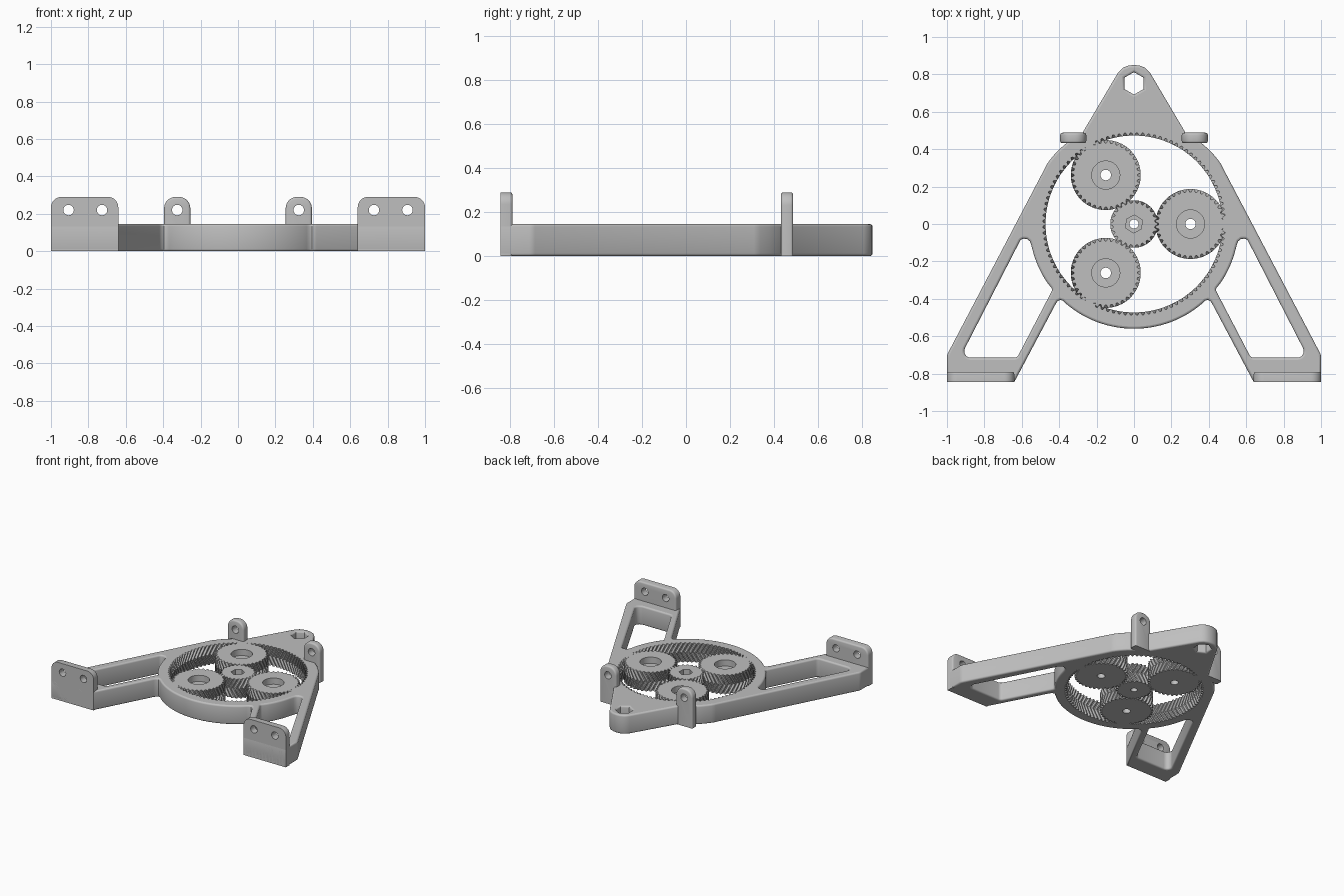
import bpy, bmesh, math
from mathutils import Matrix, Vector
from math import sin, cos, pi, radians

cube = bpy.data.objects.get("Cube")
if cube:
    bpy.data.objects.remove(cube, do_unlink=True)

H = 0.145      # height of frame and gears
EDGE = 0.012   # edge rounding

grey = bpy.data.materials.new("light_grey")
grey.use_nodes = True
grey.diffuse_color = (0.52, 0.52, 0.52, 1)
grey.node_tree.nodes["Principled BSDF"].inputs["Base Color"].default_value = (0.52, 0.52, 0.52, 1)


def activate(ob):
    bpy.ops.object.select_all(action="DESELECT")
    ob.select_set(True)
    bpy.context.view_layer.objects.active = ob


def add(name, data):
    ob = bpy.data.objects.new(name, data)
    bpy.context.collection.objects.link(ob)
    data.materials.append(grey)
    return ob


def finish(ob, angle=35):
    activate(ob)
    bpy.ops.object.shade_smooth_by_angle(angle=radians(angle))


def from_bmesh(name, bm):
    bmesh.ops.recalc_face_normals(bm, faces=bm.faces[:])
    mesh = bpy.data.meshes.new(name)
    bm.to_mesh(mesh)
    bm.free()
    return add(name, mesh)


def arc(r, a0, a1, n, cx=0, cy=0):
    return [(cx + r * cos(radians(a0 + (a1 - a0) * i / n)),
             cy + r * sin(radians(a0 + (a1 - a0) * i / n))) for i in range(n + 1)]


def rounded(corners, n=6):
    """Polygon from (x, y, radius) corners, with the corners filleted."""
    out = []
    for i, (x, y, r) in enumerate(corners):
        p = Vector((x, y))
        if r == 0:
            out.append((x, y))
            continue
        a = (Vector(corners[i - 1][:2]) - p).normalized()
        b = (Vector(corners[(i + 1) % len(corners)][:2]) - p).normalized()
        half = a.angle(b) / 2
        c = p + (a + b).normalized() * (r / sin(half))
        start, end = (p + a * (r / math.tan(half))) - c, (p + b * (r / math.tan(half))) - c
        turn = math.atan2(start.x * end.y - start.y * end.x, start.dot(end))
        for k in range(n + 1):
            v = c + Matrix.Rotation(turn * k / n, 2) @ start
            out.append((v.x, v.y))
    return out


def mirror(points):
    return [(-x, y) for x, y in points]


# Frame: triangular plate with bore, two windows and a hex hole
right = ([(0, 0.85), (0.03, 0.847), (0.06, 0.835), (0.085, 0.81), (0.28, 0.48), (0.34, 0.45)]
         + arc(0.565, 45, 34, 4)
         + rounded([(0.47, 0.31, 0), (1, -0.7, 0.06), (1, -0.845, 0), (0.64, -0.845, 0)])
         + [(0.42, -0.43), (0.41, -0.414), (0.395, -0.405), (0.38, -0.41)]
         + arc(0.56, -49, -90, 14))
outline = right + mirror(right[1:-1])[::-1]
window = (rounded([(0.55, -0.08, 0), (0.603, -0.078, 0.025), (0.93, -0.715, 0.035),
                   (0.625, -0.715, 0.03), (0.435, -0.35, 0.02), (0.462, -0.316, 0)])[1:-1]
          + arc(0.56, -34, -14, 8) + [(0.55, -0.11), (0.557, -0.092), (0.572, -0.08)])
bore = arc(0.5, 0, 360, 128)[:-1]
hex_hole = arc(0.06, 90, 450, 6, 0, 0.752)[:-1]

curve = bpy.data.curves.new("frame", "CURVE")
curve.dimensions, curve.fill_mode = "2D", "BOTH"
curve.extrude = H / 2 - EDGE
curve.bevel_depth, curve.bevel_resolution, curve.offset = EDGE, 2, -EDGE
for loop in (outline, window, mirror(window), bore, hex_hole):
    spline = curve.splines.new("POLY")
    spline.points.add(len(loop) - 1)
    for point, (x, y) in zip(spline.points, loop):
        point.co = (x, y, 0, 1)
    spline.use_cyclic_u = True
frame = add("frame", curve)
frame.location.z = H / 2
activate(frame)
bpy.ops.object.convert(target="MESH")
finish(bpy.context.object)


# Mounting tabs: upright plates with rounded tops and bolt holes
def tab(name, x0, x1, y0, y1, r, holes, both_sides):
    bm = bmesh.new()
    shape = rounded([(x0, 0, 0), (x1, 0, 0), (x1, 0.29, r), (x0, 0.29, r)], 8)
    face = bm.faces.new([bm.verts.new((x, y0, z)) for x, z in shape])
    moved = bmesh.ops.extrude_face_region(bm, geom=[face], use_keep_orig=True)["geom"]
    bmesh.ops.translate(bm, vec=(0, y1 - y0, 0),
                        verts=[v for v in moved if isinstance(v, bmesh.types.BMVert)])
    rims = [y1] + ([y0] if both_sides else [])
    edges = [e for e in bm.edges
             if any(all(abs(v.co.y - y) < 1e-4 for v in e.verts) for y in rims)
             and max(v.co.z for v in e.verts) > 0.01]
    bmesh.ops.bevel(bm, geom=edges, offset=EDGE, segments=3, profile=0.5, affect="EDGES")
    ob = from_bmesh(name, bm)
    for x in holes:
        bpy.ops.mesh.primitive_cylinder_add(vertices=32, radius=0.028, depth=0.3,
                                            location=(x, (y0 + y1) / 2, 0.22),
                                            rotation=(pi / 2, 0, 0))
        cutter = bpy.context.object
        cutter.hide_render = True
        mod = ob.modifiers.new("bolt_hole", "BOOLEAN")
        mod.operation, mod.solver, mod.object = "DIFFERENCE", "EXACT", cutter
        activate(ob)
        bpy.ops.object.modifier_apply(modifier=mod.name)
        bpy.data.objects.remove(cutter, do_unlink=True)
    finish(ob)


for side, s in (("left", 1), ("right", -1)):
    a, b = sorted((0.64 * s, s))
    tab("front_tab_" + side, a, b, -0.845, -0.79, 0.055, (0.727 * s, 0.906 * s), False)
    a, b = sorted((0.255 * s, 0.395 * s))
    tab("back_tab_" + side, a, b, 0.432, 0.488, 0.06, (0.325 * s,), True)


# Gears: closed stacks of loops, each loop given by a radius rule, height and twist
def round_loop(r):
    return lambda i, n: r


def hex_loop(r):
    def radius(i, n):
        return r * cos(pi / 6) / cos((2 * pi * i / n + pi / 6) % (pi / 3) - pi / 6)
    return radius


def tooth_loop(base, tip):
    return lambda i, n: tip if i % 4 in (0, 1) else base


def ring_solid(name, teeth, loops, phase=0):
    n = teeth * 4
    bm = bmesh.new()
    rows = []
    for radius, z, twist in loops:
        row = []
        for i in range(n):
            a = 2 * pi * (i - 0.5 + phase * 4) / n + twist
            row.append(bm.verts.new((radius(i, n) * cos(a), radius(i, n) * sin(a), z)))
        rows.append(row)
    for k, row in enumerate(rows):
        nxt = rows[(k + 1) % len(rows)]
        for i in range(n):
            j = (i + 1) % n
            bm.faces.new((row[i], row[j], nxt[j], nxt[i]))
    ob = from_bmesh(name, bm)
    finish(ob, 20)
    return ob


def herringbone(base, tip, twist):
    rule = tooth_loop(base, tip)
    return [(rule, H * k / 4, twist * (1 - abs(k - 2) / 2)) for k in range(5)]


SLANT = 0.04
# Ring gear lining the bore
ring_solid("ring_gear", 96, herringbone(0.488, 0.473, SLANT / 0.48)
           + [(round_loop(0.512), H, 0), (round_loop(0.512), 0, 0)])

# Sun gear with hex pocket
ring_solid("sun_gear", 24, herringbone(0.112, 0.127, -SLANT / 0.12)
           + [(hex_loop(0.048), H, 0), (hex_loop(0.048), H - 0.045, 0),
              (round_loop(0.024), H - 0.045, 0), (round_loop(0.024), 0, 0)])

# Three planet gears with bearing pockets
for k in range(3):
    planet = ring_solid("planet_gear_%d" % (k + 1), 36, herringbone(0.171, 0.187, SLANT / 0.18)
                        + [(round_loop(0.075), H, 0), (round_loop(0.075), H - 0.048, 0),
                           (round_loop(0.028), H - 0.048, 0), (round_loop(0.028), 0, 0)], 0.5)
    angle = 2 * pi * k / 3
    planet.location = (0.302 * cos(angle), 0.302 * sin(angle), 0)
    planet.rotation_euler.z = angle
